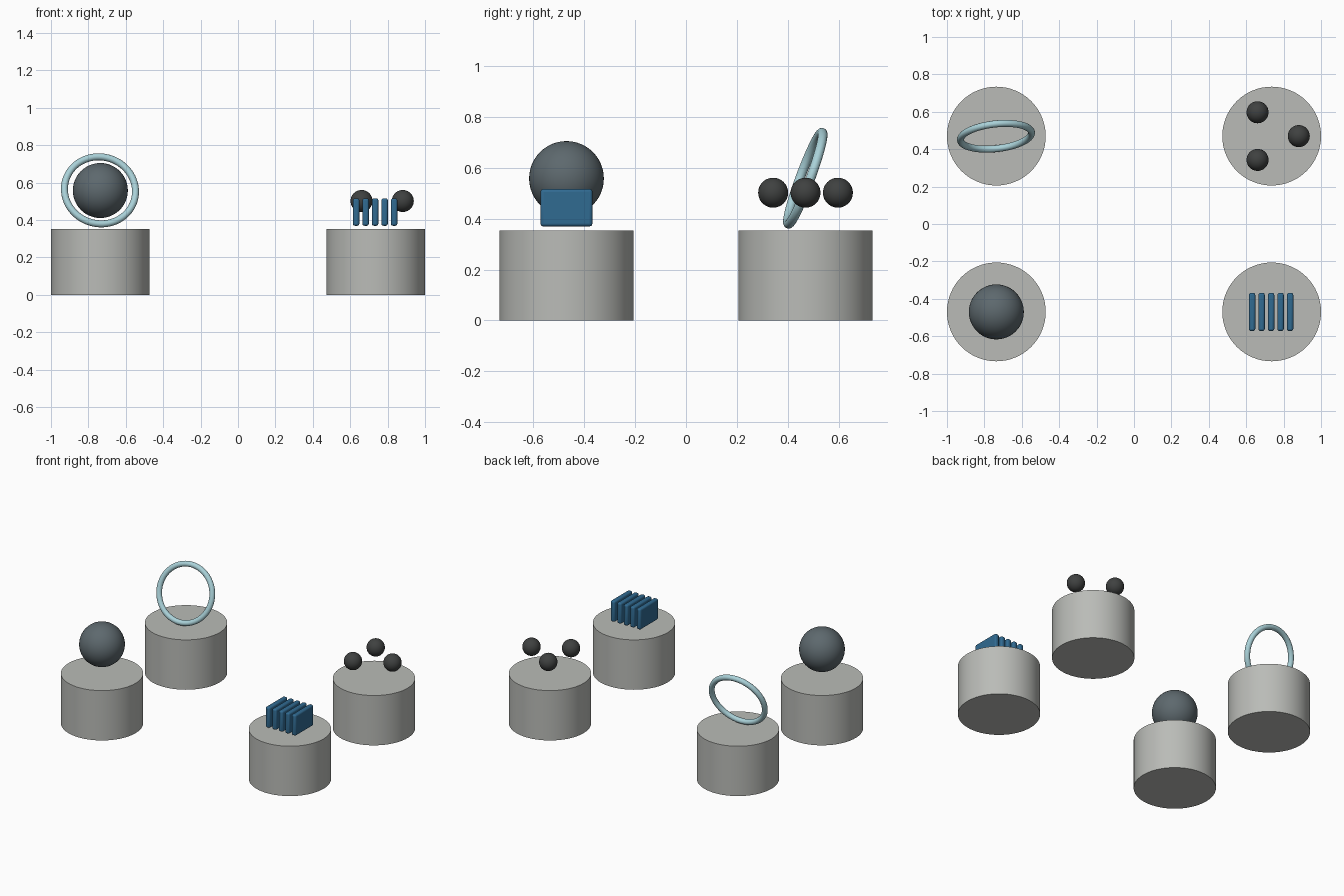
import bpy
import math
from mathutils import Vector

if "Cube" in bpy.data.objects:
    bpy.data.objects.remove(bpy.data.objects["Cube"])

PX, PY = 0.736, 0.47      # pedestal spacing
PR, PH = 0.264, 0.353     # pedestal radius, height


def material(name, rgb):
    m = bpy.data.materials.new(name)
    m.diffuse_color = (*rgb, 1.0)
    m.use_nodes = True
    m.node_tree.nodes["Principled BSDF"].inputs["Base Color"].default_value = m.diffuse_color
    return m


STONE = material("stone_grey", (0.49, 0.50, 0.475))
SLATE = material("slate_grey", (0.11, 0.14, 0.155))
CHARCOAL = material("charcoal", (0.05, 0.053, 0.052))
BLUE = material("deep_blue", (0.03, 0.145, 0.285))
PALE = material("pale_blue", (0.40, 0.64, 0.69))


def finish(name, mat, smooth=True):
    ob = bpy.context.object
    ob.name = name
    ob.data.materials.append(mat)
    if smooth:
        bpy.ops.object.shade_smooth_by_angle(angle=math.radians(35))
    return ob


def ball(name, centre, radius, mat):
    bpy.ops.mesh.primitive_uv_sphere_add(
        segments=48, ring_count=24, radius=radius, location=centre)
    finish(name, mat)


# Four round pedestals
for sx, side in ((-1, "left"), (1, "right")):
    for sy, end in ((-1, "front"), (1, "back")):
        bpy.ops.mesh.primitive_cylinder_add(
            vertices=64, radius=PR, depth=PH,
            location=(sx * PX, sy * PY, PH / 2))
        finish(f"pedestal_{end}_{side}", STONE)

# Large floating ball, front left
ball("large_ball", (-PX, -PY, 0.558), 0.147, SLATE)

# Leaning ring, back left
bpy.ops.mesh.primitive_torus_add(
    major_segments=96, minor_segments=20, major_radius=0.191,
    minor_radius=0.0186, location=(-0.738, 0.469, 0.559))
ring = finish("leaning_ring", PALE)
ring.rotation_euler = Vector((-0.11, 1.0, -0.37)).to_track_quat('Z', 'Y').to_euler()

# Three small balls in a circle, back right
for i in range(3):
    a = i * math.tau / 3
    ball(f"small_ball_{i + 1}",
         (PX - 0.002 + 0.147 * math.cos(a), PY + 0.147 * math.sin(a), 0.502),
         0.0588, CHARCOAL)

# Row of five upright plates, front right
for i in range(5):
    bpy.ops.mesh.primitive_cube_add(
        size=1, location=(PX - 0.003 + (i - 2) * 0.0508, PY * -1, 0.443))
    ob = bpy.context.object
    ob.scale = (0.034, 0.204, 0.147)
    bpy.ops.object.transform_apply(location=False, rotation=False, scale=True)
    finish(f"plate_{i + 1}", BLUE)
    bev = ob.modifiers.new("rounded_edges", 'BEVEL')
    bev.width = 0.011
    bev.segments = 3
